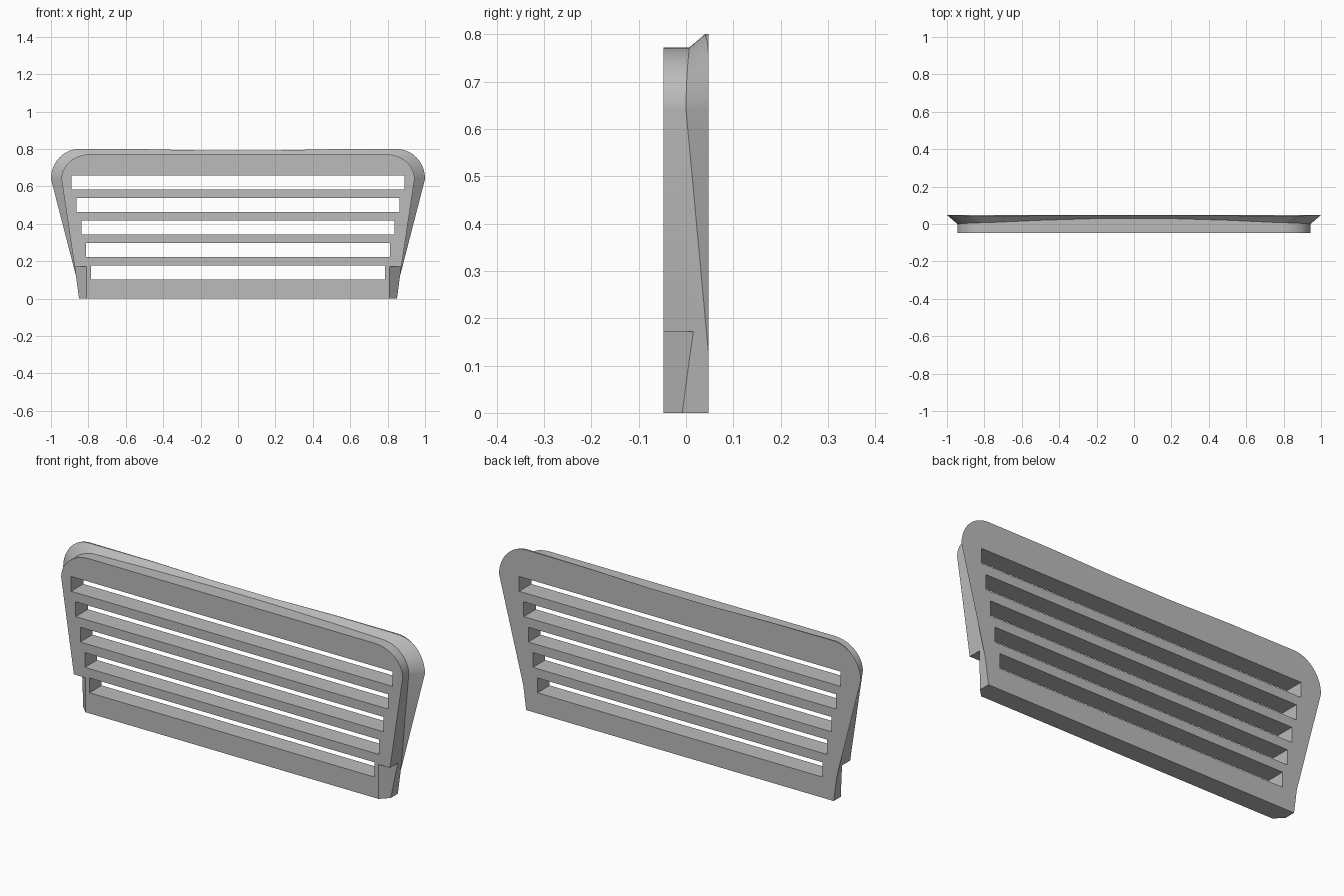
import bpy, bmesh, math

cube = bpy.data.objects.get("Cube")
if cube:
    bpy.data.objects.remove(cube, do_unlink=True)

FRONT, BACK = -0.048, 0.048

grey = bpy.data.materials.new("plain grey")
grey.use_nodes = True
colour = (0.5, 0.5, 0.5, 1)
grey.diffuse_color = colour
grey.node_tree.nodes["Principled BSDF"].inputs["Base Color"].default_value = colour


def make_object(name, bm):
    bmesh.ops.remove_doubles(bm, verts=bm.verts, dist=0.0002)
    bmesh.ops.recalc_face_normals(bm, faces=bm.faces)
    mesh = bpy.data.meshes.new(name)
    bm.to_mesh(mesh)
    bm.free()
    mesh.materials.append(grey)
    obj = bpy.data.objects.new(name, mesh)
    bpy.context.collection.objects.link(obj)
    return obj


def loft(name, rings):
    """Skin a closed solid through rings of equal length."""
    bm = bmesh.new()
    loops = [[bm.verts.new(p) for p in ring] for ring in rings]
    n = len(loops[0])
    for a, b in zip(loops, loops[1:]):
        for i in range(n):
            j = (i + 1) % n
            bm.faces.new((a[i], a[j], b[j], b[i]))
    bm.faces.new(loops[0])
    bm.faces.new(loops[-1])
    return make_object(name, bm)


def box(name, x, z0, z1):
    rect = [(-x, z0), (x, z0), (x, z1), (-x, z1)]
    return loft(name, [[(px, y, pz) for px, pz in rect] for y in (-0.2, 0.2)])


# Half outline: front x, z, start depth of flare, back x, z, end depth of flare
half = [(0.85, 0, BACK, 0.85, 0, BACK), (0.866, 0.12, BACK, 0.866, 0.12, BACK)]
STEPS = 12
for i in range(STEPS + 1):
    a = math.pi / 2 * i / STEPS
    c, s = math.cos(a), math.sin(a)
    half.append((0.79 + 0.154 * c, 0.64 + 0.132 * s, 0.007 * s * s,
                 0.85 + 0.15 * c, 0.64 + 0.16 * s, BACK - 0.008 * s ** 8))
half.append((0.5, 0.772, 0.02, 0.5, 0.799, 0.045))
half.append((0.17, 0.772, 0.03, 0.17, 0.792, BACK))
outline = half + [(-p[0], *p[1:3], -p[3], *p[4:]) for p in reversed(half)]

# Panel body with flared rim
panel = loft("grille_panel", [
    [(p[0], FRONT, p[1]) for p in outline],
    [(p[0], p[2], p[1]) for p in outline],
    [(p[3], p[5], p[4]) for p in outline],
    [(p[3], BACK, p[4]) for p in outline],
])

# Five slots, narrowing downwards
cutters = []
for i in range(5):
    z = 0.62 - 0.12 * i
    cutters.append(box("slot_cutter", 0.889 - 0.0255 * i, z - 0.037, z + 0.037))

# Slanted notches at the lower front corners
for side in (1, -1):
    tri = [(0.788, -0.07), (0.928, 0.07), (0.96, -0.07)]
    cutters.append(loft("notch_cutter", [[(side * x, y, z) for x, y in tri]
                                         for z in (-0.1, 0.172)]))

bpy.context.view_layer.objects.active = panel
for cutter in cutters:
    mod = panel.modifiers.new("cut", "BOOLEAN")
    mod.operation = "DIFFERENCE"
    mod.solver = "EXACT"
    mod.object = cutter
    bpy.ops.object.modifier_apply(modifier=mod.name)
for cutter in cutters:
    bpy.data.objects.remove(cutter, do_unlink=True)

bpy.ops.object.select_all(action="DESELECT")
panel.select_set(True)
bpy.ops.object.shade_smooth_by_angle(angle=math.radians(25))
